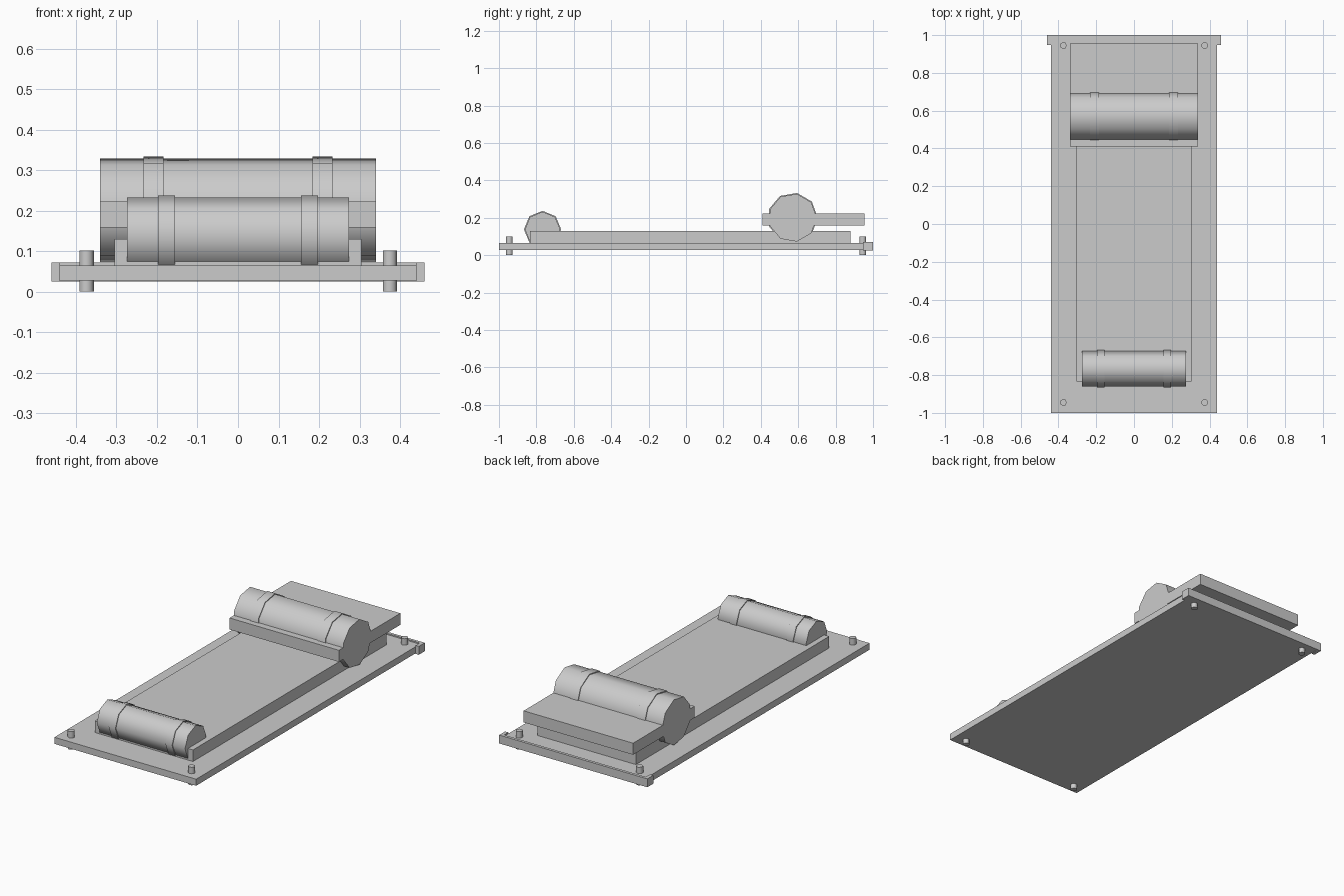
import bpy, bmesh, math

if "Cube" in bpy.data.objects:
    bpy.data.objects.remove(bpy.data.objects["Cube"])


def finish(name, bm, smooth=None):
    bmesh.ops.recalc_face_normals(bm, faces=bm.faces)
    mesh = bpy.data.meshes.new(name)
    bm.to_mesh(mesh)
    bm.free()
    ob = bpy.data.objects.new(name, mesh)
    bpy.context.collection.objects.link(ob)
    if smooth:
        bpy.ops.object.select_all(action='DESELECT')
        ob.select_set(True)
        bpy.context.view_layer.objects.active = ob
        bpy.ops.object.shade_smooth_by_angle(angle=math.radians(smooth))
    return ob


def prism(name, points, direction, smooth=None):
    """Extrude a closed outline along a direction."""
    bm = bmesh.new()
    face = bm.faces.new([bm.verts.new(p) for p in points])
    new = bmesh.ops.extrude_face_region(bm, geom=[face])['geom']
    verts = [g for g in new if isinstance(g, bmesh.types.BMVert)]
    bmesh.ops.translate(bm, verts=verts, vec=direction)
    return finish(name, bm, smooth)


def box(name, hx, y0, y1, z0, z1):
    return prism(name, [(-hx, y0, z0), (hx, y0, z0), (hx, y1, z0), (-hx, y1, z0)],
                 (0, 0, z1 - z0))


def roll(name, x, width, y, z, r, sides):
    """Low-sided cylinder lying along x."""
    angles = [2 * math.pi * i / sides for i in range(sides)]
    pts = [(x - width / 2, y + r * math.cos(a), z + r * math.sin(a)) for a in angles]
    return prism(name, pts, (width, 0, 0), 60)


# Base plate, raised slab and overhanging block
box("base_plate", 0.44, -1.0, 0.99, 0.028, 0.065)
box("raised_slab", 0.305, -0.835, 0.88, 0.06, 0.13)
box("rear_block", 0.34, 0.41, 0.955, 0.158, 0.223)

# Rear bracket wrapping the plate corners
outline = [(-0.46, 0.947), (-0.44, 0.947), (-0.44, 0.984), (0.44, 0.984),
           (0.44, 0.947), (0.46, 0.947), (0.46, 1.0), (-0.46, 1.0)]
prism("rear_bracket", [(x, y, 0.025) for x, y in outline], (0, 0, 0.047))

# Rolls with a pair of straps each
for name, length, y, z, r, sides, sx, sw in (
        ("rear_roll", 0.68, 0.57, 0.2005, 0.1295, 9, 0.2085, 0.049),
        ("front_roll", 0.548, -0.767, 0.138, 0.0945, 8, 0.176, 0.042)):
    roll(name, 0, length, y, z, r, sides)
    for side in (-1, 1):
        roll(name + "_strap", side * sx, sw, y, z, r + 0.005, sides)

# Corner pegs
for px in (-0.374, 0.374):
    for py in (-0.945, 0.945):
        pts = [(px + 0.0185 * math.cos(2 * math.pi * i / 7),
                py + 0.0185 * math.sin(2 * math.pi * i / 7), 0) for i in range(7)]
        prism("corner_peg", pts, (0, 0, 0.101), 60)
